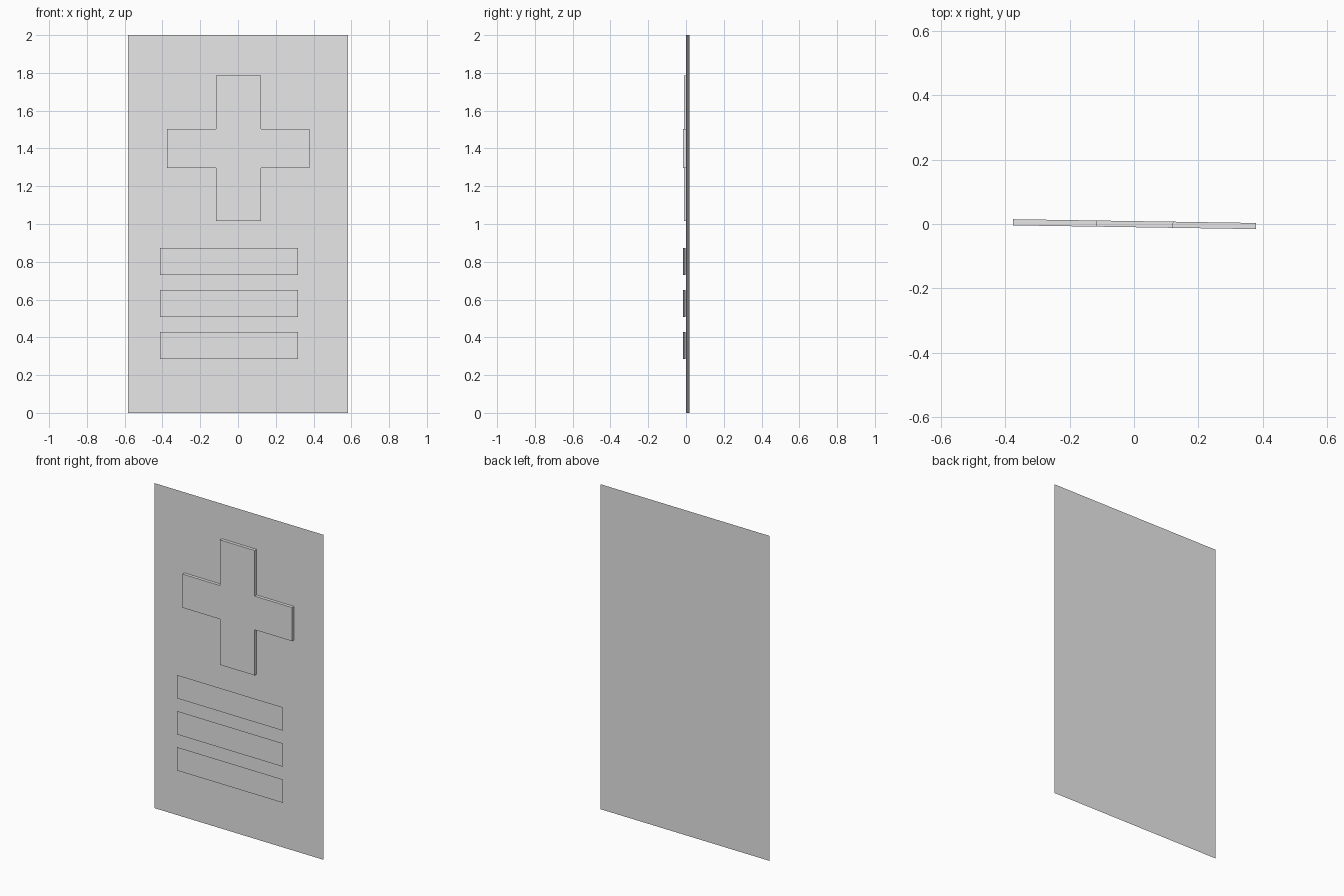
import bpy
import bmesh
from mathutils import Matrix

default = bpy.data.objects.get("Cube")
if default:
    bpy.data.objects.remove(default, do_unlink=True)

# One plain grey for everything
grey = bpy.data.materials.new("light_grey")
grey.use_nodes = True
grey.diffuse_color = (0.8, 0.8, 0.8, 1)
grey.node_tree.nodes["Principled BSDF"].inputs["Base Color"].default_value = (0.8, 0.8, 0.8, 1)

# The whole sign is turned very slightly about the vertical
TILT = Matrix.Translation((0, 0.009, 0)) @ Matrix.Rotation(-0.0155, 4, "Z")
RELIEF = 0.019


def rectangle(x0, x1, z0, z1):
    return [(x0, z0), (x1, z0), (x1, z1), (x0, z1)]


def sheet(name, outline, y=0.0, depth=0.0):
    """Flat outline facing the front, optionally extruded forward from y."""
    bm = bmesh.new()
    face = bm.faces.new([bm.verts.new((x, y, z)) for x, z in outline])
    if depth:
        extruded = bmesh.ops.extrude_face_region(bm, geom=[face], use_keep_orig=True)
        moved = [v for v in extruded["geom"] if isinstance(v, bmesh.types.BMVert)]
        bmesh.ops.translate(bm, verts=moved, vec=(0, -depth, 0))
        bmesh.ops.recalc_face_normals(bm, faces=bm.faces)
    bm.transform(TILT)
    mesh = bpy.data.meshes.new(name)
    bm.to_mesh(mesh)
    bm.free()
    mesh.materials.append(grey)
    obj = bpy.data.objects.new(name, mesh)
    bpy.context.collection.objects.link(obj)
    return obj


# Thin backing panel
sheet("panel", rectangle(-0.582, 0.582, 0, 2))

# Raised cross
left, in_left, in_right, right = -0.376, -0.117, 0.122, 0.379
bottom, in_bottom, in_top, top = 1.016, 1.297, 1.504, 1.785
sheet("cross", [
    (in_left, bottom), (in_right, bottom), (in_right, in_bottom),
    (right, in_bottom), (right, in_top), (in_right, in_top),
    (in_right, top), (in_left, top), (in_left, in_top),
    (left, in_top), (left, in_bottom), (in_left, in_bottom),
], depth=RELIEF)

# Three flat bars level with the front of the cross
for i in range(3):
    z = 0.285 + i * 0.222
    sheet(f"bar_{i + 1}", rectangle(-0.413, 0.318, z, z + 0.144), y=-RELIEF)
